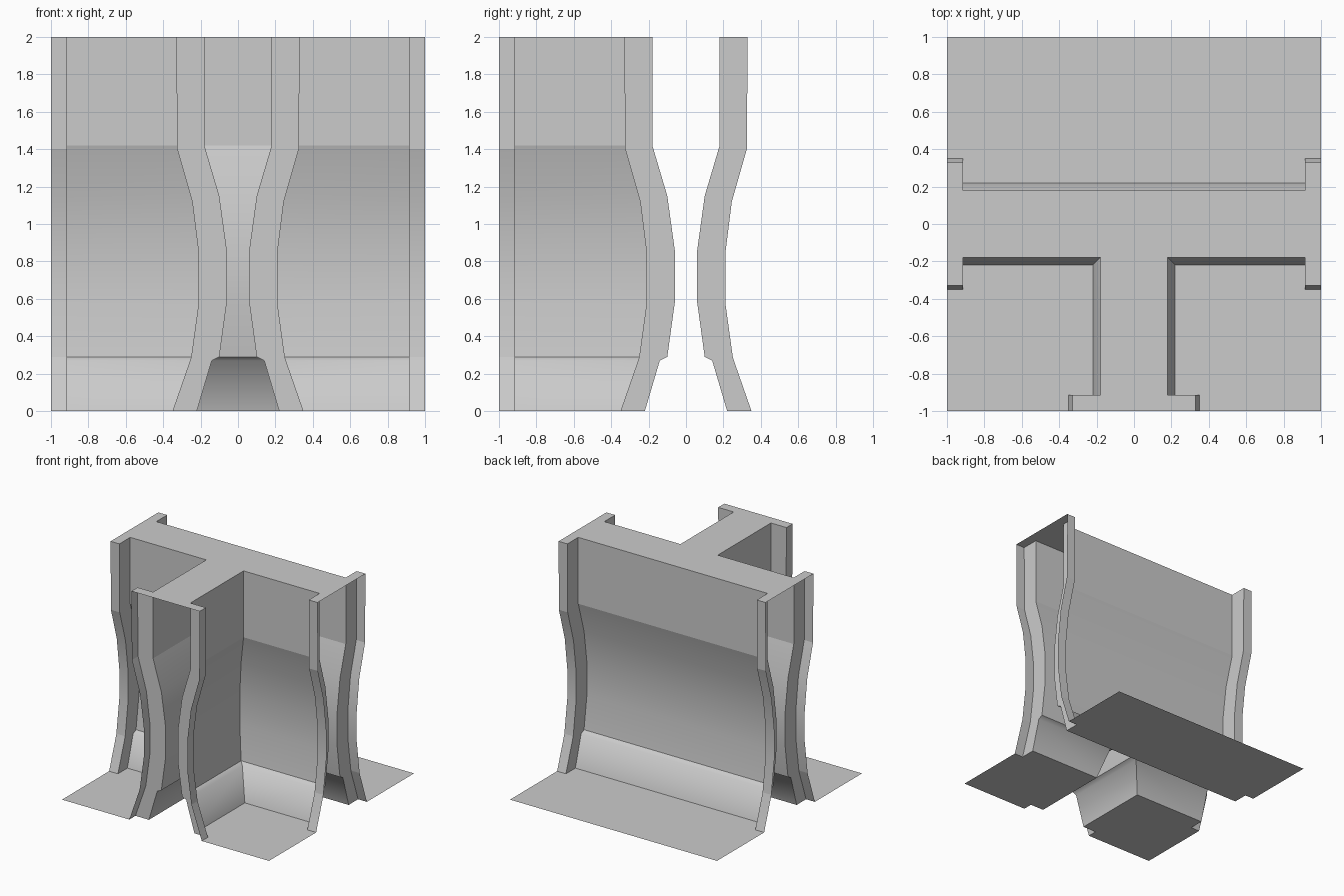
import bpy, bmesh

if "Cube" in bpy.data.objects:
    bpy.data.objects.remove(bpy.data.objects["Cube"])

# Half-width and height of the wall skin and of the raised end ribs
WALL = [(.22, 0), (.14, .27), (.10, .29), (.06, .58), (.06, .86), (.10, 1.15), (.18, 1.42), (.18, 2)]
RIB = [(.35, 0), (.256, .27), (.25, .29), (.21, .58), (.21, .84), (.245, 1.12), (.325, 1.40), (.33, 2)]
END, RIB_START = 1.0, .915
SHARP_LEVELS = (2, 6)


def make_object(name, bm):
    mesh = bpy.data.meshes.new(name)
    bm.to_mesh(mesh)
    bm.free()
    obj = bpy.data.objects.new(name, mesh)
    bpy.context.collection.objects.link(obj)
    return obj


def locate(station, level):
    """Station entries are numbers or 'w'/'f' profile half-widths with a sign."""
    profile = RIB if any(str(c).endswith('f') for c in station) else WALL
    width, z = profile[level]
    xy = []
    for c in station:
        if isinstance(c, str):
            xy.append(-width if c[0] == '-' else width)
        else:
            xy.append(c)
    return (xy[0], xy[1], z)


def flat(name, points, z, up=True):
    bm = bmesh.new()
    face = bm.faces.new([bm.verts.new((x, y, z)) for x, y in points])
    face.normal_update()
    if (face.normal.z > 0) != up:
        face.normal_flip()
    return make_object(name, bm)


def sweep(name, path, mirror=1):
    """Skin running through the plan path, following the vertical profiles."""
    bm = bmesh.new()
    cols = []
    for station in path:
        col = []
        for i in range(len(WALL)):
            x, y, z = locate(station, i)
            col.append(bm.verts.new((x * mirror, y, z)))
        cols.append(col)
    for a, b in zip(cols, cols[1:]):
        for i in range(len(WALL) - 1):
            quad = [a[i], b[i], b[i + 1], a[i + 1]]
            face = bm.faces.new(quad if mirror > 0 else quad[::-1])
            face.smooth = True
    # Crisp vertical corners and crisp breaks in the curve
    for col in cols:
        for v, w in zip(col, col[1:]):
            bm.edges.get((v, w)).smooth = False
    for a, b in zip(cols, cols[1:]):
        for i in SHARP_LEVELS:
            bm.edges.get((a[i], b[i])).smooth = False
    return make_object(name, bm)


def plan(path, level, mirror=1):
    return [(x * mirror, y) for x, y, z in (locate(s, level) for s in path)]


E, R = END, RIB_START
back_path = [(E, 'f'), (R, 'f'), (R, 'w'), (-R, 'w'), (-R, 'f'), (-E, 'f')]
corner_path = [('f', -E), ('f', -R), ('w', -R), ('w', '-w'), (R, '-w'), (R, '-f'), (E, '-f')]

# Walls: straight back skin and two mirrored inner corners, ends left open
sweep("back_wall", back_path)
sweep("right_corner_wall", corner_path)
sweep("left_corner_wall", corner_path, -1)

# Floor panels cut to the foot of the walls
flat("back_floor", plan(back_path, 0) + [(-E, E), (E, E)], 0)
for side, m in (("right", 1), ("left", -1)):
    flat(side + "_floor", plan(corner_path, 0, m) + [(m * E, -E)], 0)

# T-shaped top cap
flat("top_cap", plan(back_path, -1) + plan(corner_path, -1, -1)[::-1] + plan(corner_path, -1), 2)
